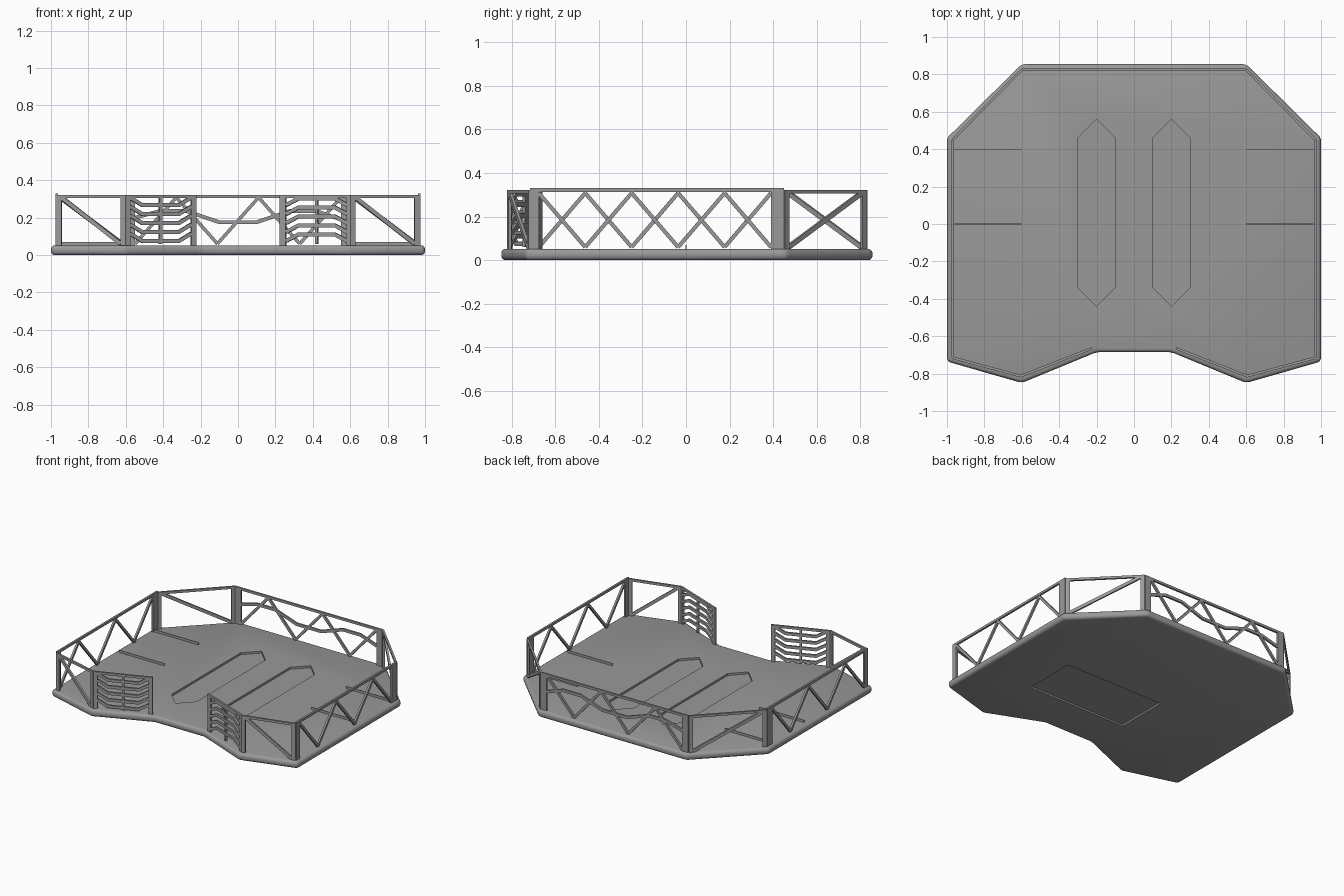
import bpy, bmesh, math
from mathutils import Vector

if "Cube" in bpy.data.objects:
    bpy.data.objects.remove(bpy.data.objects["Cube"])

grey = bpy.data.materials.new("grey_metal")
grey.diffuse_color = (0.32, 0.32, 0.32, 1)
grey.use_nodes = True
grey.node_tree.nodes["Principled BSDF"].inputs["Base Color"].default_value = grey.diffuse_color
DECK, TOP = 0.052, 0.322


def finish(bm, name):
    bmesh.ops.recalc_face_normals(bm, faces=bm.faces)
    me = bpy.data.meshes.new(name)
    bm.to_mesh(me)
    bm.free()
    ob = bpy.data.objects.new(name, me)
    bpy.context.collection.objects.link(ob)
    me.materials.append(grey)
    return ob


def prism(name, outline, z0, z1):
    bm = bmesh.new()
    face = bm.faces.new([bm.verts.new((x, y, z0)) for x, y in outline])
    top = bmesh.ops.extrude_face_region(bm, geom=[face])
    bmesh.ops.translate(bm, vec=(0, 0, z1 - z0),
                        verts=[v for v in top["geom"] if isinstance(v, bmesh.types.BMVert)])
    return finish(bm, name)


# Platform with rounded rim
half = [(0.6, 0.855), (1, 0.46), (1, -0.735), (0.6, -0.85), (0.2, -0.685)]
platform = prism("platform", half + [(-x, y) for x, y in reversed(half)], 0, DECK)
bev = platform.modifiers.new("rim", 'BEVEL')
bev.width = 0.021
bev.segments = 4
bev.limit_method = 'ANGLE'
bev.angle_limit = math.radians(15)

# Shallow recesses: two long slots in the deck, one rectangle underneath
cutters = []
for x in (-0.2, 0.2):
    slot = [(x, 0.56), (x + 0.1, 0.46), (x + 0.1, -0.34),
            (x, -0.44), (x - 0.1, -0.34), (x - 0.1, 0.46)]
    cutters.append(prism("slot_cutter", slot, DECK - 0.015, DECK + 0.1))
cutters.append(prism("hatch_cutter", [(-0.22, -0.38), (0.58, -0.38), (0.58, 0.01), (-0.22, 0.01)],
                     -0.1, 0.012))
for c in cutters:
    m = platform.modifiers.new("recess", 'BOOLEAN')
    m.operation = 'DIFFERENCE'
    m.solver = 'EXACT'
    m.object = c
bpy.context.view_layer.objects.active = platform
platform.select_set(True)
for m in list(platform.modifiers):
    bpy.ops.object.modifier_apply(modifier=m.name)
for c in cutters:
    bpy.data.objects.remove(c)
bpy.ops.object.shade_smooth_by_angle(angle=math.radians(30))

# Low fins standing on the deck beside the side walls
for side in (-1, 1):
    for y in (0.0, 0.4):
        x0, x1 = sorted((side * 0.96, side * 0.6))
        prism("deck_fin", [(x0, y - 0.002), (x1, y - 0.002), (x1, y + 0.002), (x0, y + 0.002)],
              DECK - 0.005, DECK + 0.018)


def panel(name, a, b, posts, paths, top=TOP, depth=0.014):
    """Flat truss from a to b: end posts, top rail, and bars along (fraction, z) paths."""
    a, b = Vector((*a, 0)), Vector((*b, 0))
    length = (b - a).length
    along = (b - a) / length
    out = Vector((along.y, -along.x, 0)) * depth / 2
    bm = bmesh.new()

    def block(corners):
        lo, hi = [[bm.verts.new(a + along * s + Vector((0, 0, z)) + out * k) for s, z in corners]
                  for k in (-1, 1)]
        bm.faces.new(lo)
        bm.faces.new(hi)
        for i in range(4):
            j = (i + 1) % 4
            bm.faces.new((lo[i], lo[j], hi[j], hi[i]))

    def rect(s0, s1, z0, z1):
        block([(s0, z0), (s1, z0), (s1, z1), (s0, z1)])

    z0 = DECK - 0.005
    rect(0, posts[0], z0, top)
    rect(length - posts[1], length, z0, top)
    rect(0, length, top - 0.017, top)
    inner = length - posts[0] - posts[1]
    for width, path in paths:
        pts = [Vector((posts[0] + f * inner, z)) for f, z in path]
        # mitred strip along the path
        dirs = [(q - p).normalized() for p, q in zip(pts, pts[1:])]
        edge = []
        for i, p in enumerate(pts):
            d0, d1 = dirs[max(i - 1, 0)], dirs[min(i, len(dirs) - 1)]
            n0, n1 = Vector((-d0.y, d0.x)), Vector((-d1.y, d1.x))
            n = (n0 + n1).normalized()
            off = n * width / 2 / max(n.dot(n0), 0.5)
            edge.append((p + off, p - off))
        for (p0, p1), (q0, q1) in zip(edge, edge[1:]):
            block([p0, p1, q1, q0])
    return finish(bm, name)


LOW, HIGH = DECK + 0.008, TOP - 0.014


def zigzag(count, first_low, width=0.018):
    """Separate diagonals alternating between bottom and top."""
    z = [LOW, HIGH] if first_low else [HIGH, LOW]
    return [(width, [(i / count, z[i % 2]), ((i + 1) / count, z[(i + 1) % 2])])
            for i in range(count)]


# Wall corner points
BX, BY, SX, SY, FY = 0.6, 0.825, 0.97, 0.45, -0.715
falling = zigzag(1, False, 0.022)

# Side walls
panel("left_wall", (-SX, FY), (-SX, SY), (0.04, 0.06), zigzag(5, True), 0.33)
panel("right_wall", (SX, FY), (SX, SY), (0.04, 0.06), zigzag(5, False), 0.33)

# Angled corner panels, each with one diagonal falling toward +x
for name, y0, y1 in (("back", SY, BY), ("front", FY, -0.815)):
    panel(name + "_left_panel", (-SX, y0), (-BX, y1), (0.028, 0.028), falling)
    panel(name + "_right_panel", (BX, y1), (SX, y0), (0.028, 0.028), falling)

# Back wall: zigzag truss plus a stepped mid rail
mid_rail = [(0, 0.2), (0.12, 0.235), (0.25, 0.235), (0.41, 0.175),
            (0.59, 0.175), (0.75, 0.235), (0.88, 0.235), (1, 0.19)]
panel("back_wall", (-BX, BY), (BX, BY), (0.05, 0.05),
      zigzag(5, True) + [(0.02, mid_rail)])

# Slatted gates beside the entrance, bent down on the left and up on the right
for name, a, b, bend, base in (("left_gate", (-0.61, -0.815), (-0.225, -0.665), -0.04, 0.115),
                               ("right_gate", (0.225, -0.665), (0.61, -0.815), 0.035, 0.075)):
    slats = [(0.02, [(0, z), (0.2, z + bend), (0.8, z + bend), (1, z)])
             for z in (base + 0.048 * i for i in range(5))]
    panel(name, a, b, (0.035, 0.028), slats + [(0.016, [(0.5, LOW), (0.5, HIGH)])])
